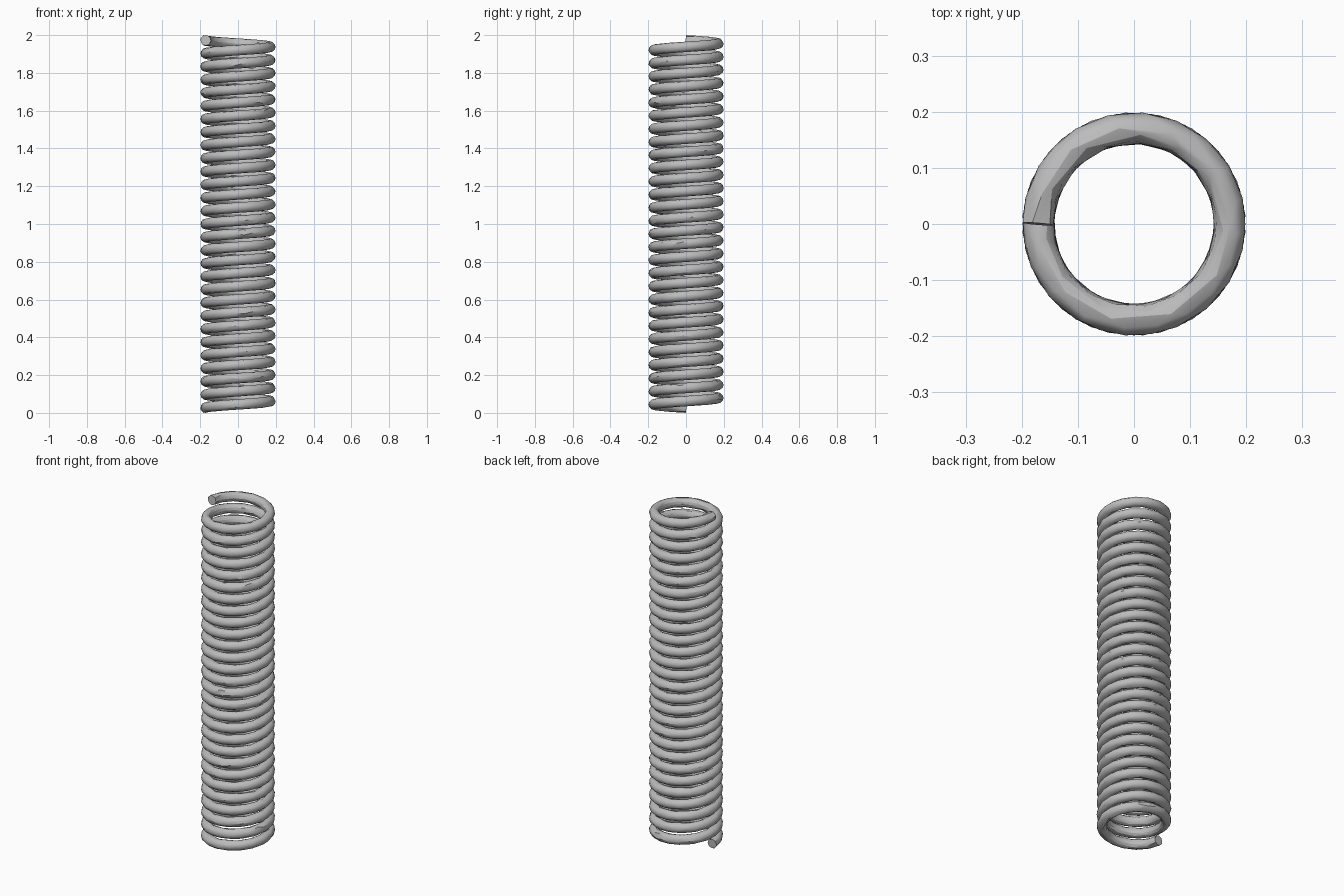
import bpy
import math

if "Cube" in bpy.data.objects:
    bpy.data.objects.remove(bpy.data.objects["Cube"], do_unlink=True)

COIL_RADIUS = 0.171   # centre line of the wire
WIRE_RADIUS = 0.0275
TURNS = 28
STEPS = 40            # path points per turn
HEIGHT = 2.0

# Plain grey metal
steel = bpy.data.materials.new("grey_steel")
colour = (0.5, 0.5, 0.5, 1.0)
steel.diffuse_color = colour
steel.use_nodes = True
steel.node_tree.nodes["Principled BSDF"].inputs["Base Color"].default_value = colour

# Helical wire path: starts and ends on the right side, rising counterclockwise
curve = bpy.data.curves.new("coil_spring", "CURVE")
curve.dimensions = "3D"
curve.twist_mode = "Z_UP"
curve.bevel_depth = WIRE_RADIUS
curve.bevel_resolution = 4
curve.use_fill_caps = True
path = curve.splines.new("POLY")
count = TURNS * STEPS
path.points.add(count)
for i, point in enumerate(path.points):
    angle = math.pi + 2 * math.pi * i / STEPS
    z = WIRE_RADIUS + (HEIGHT - 2 * WIRE_RADIUS) * i / count
    point.co = (COIL_RADIUS * math.cos(angle), COIL_RADIUS * math.sin(angle), z, 1)

spring = bpy.data.objects.new("coil_spring", curve)
bpy.context.collection.objects.link(spring)
curve.materials.append(steel)

# Turn the wire into a mesh
bpy.ops.object.select_all(action="DESELECT")
spring.select_set(True)
bpy.context.view_layer.objects.active = spring
bpy.ops.object.convert(target="MESH")
spring = bpy.context.object

# Thin the mesh for the slightly hammered, faceted wire
thin = spring.modifiers.new("thin", "DECIMATE")
thin.ratio = 0.4
bpy.ops.object.modifier_apply(modifier=thin.name)
bpy.ops.object.shade_smooth_by_angle(angle=math.radians(30))
